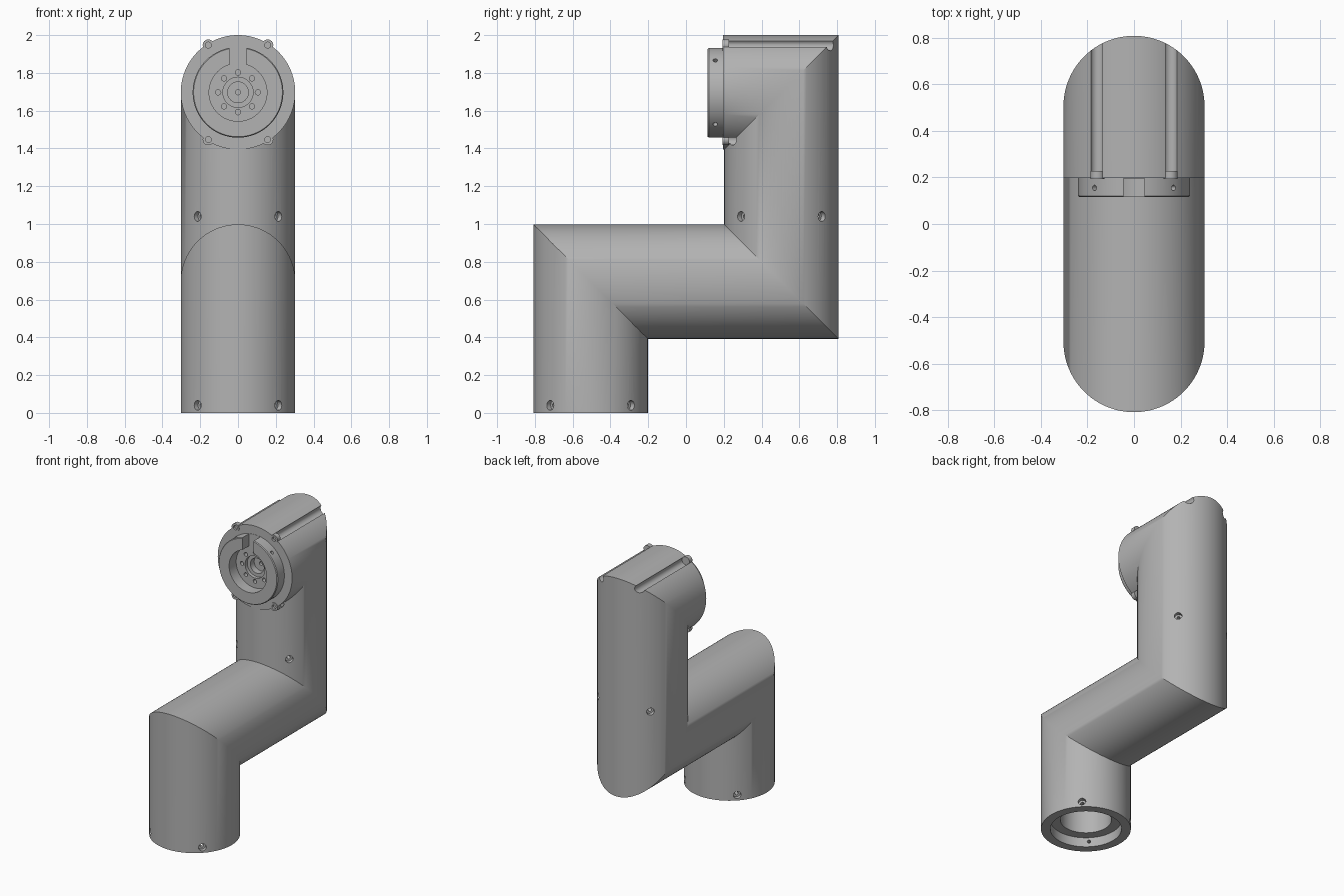
import bpy, bmesh
from math import cos, sin, pi
from mathutils import Vector

cube = bpy.data.objects.get("Cube")
if cube:
    bpy.data.objects.remove(cube)

R, Y, LOW, HIGH = 0.303, 0.505, 0.695, 1.697   # tube radius, axis offsets, bend heights
FACE = 0.197                                   # y of the flange face
OUT = Vector((0, -1, 0))
BACK = Vector((0, 1, 0))

metal = bpy.data.materials.new("grey_metal")
metal.use_nodes = True
grey = (0.45, 0.45, 0.45, 1)
metal.diffuse_color = grey
metal.node_tree.nodes["Principled BSDF"].inputs["Base Color"].default_value = grey


def skin(bm, rings):
    """Join rings of points into a closed solid."""
    loops = [[bm.verts.new(p) for p in ring] for ring in rings]
    n = len(loops[0])
    for a, b in zip(loops, loops[1:]):
        for i in range(n):
            j = (i + 1) % n
            bm.faces.new((a[i], a[j], b[j], b[i]))
    bm.faces.new(loops[0])
    bm.faces.new(loops[-1])


def lathe(bm, profile, origin, axis, n=24):
    """Turn (radius, distance) pairs about an axis."""
    turn = Vector((0, 0, 1)).rotation_difference(axis)
    skin(bm, [[Vector(origin) + turn @ Vector((r * cos(2 * pi * i / n), r * sin(2 * pi * i / n), t))
               for i in range(n)] for r, t in profile])


def bent_tube(bm, r, start, end, n=96):
    """Mitred tube: up, back, up, then forward."""
    around = [(r * cos(2 * pi * i / n), r * sin(2 * pi * i / n)) for i in range(n)]
    skin(bm, [[(x, s - Y, start) for x, s in around],
              [(x, s - Y, LOW - s) for x, s in around],
              [(x, s + Y, LOW - s) for x, s in around],
              [(x, s + Y, HIGH + s) for x, s in around],
              [(x, end, HIGH + s) for x, s in around]])


def finish(bm, name):
    bmesh.ops.recalc_face_normals(bm, faces=bm.faces)
    mesh = bpy.data.meshes.new(name)
    bm.to_mesh(mesh)
    bm.free()
    mesh.materials.append(metal)
    obj = bpy.data.objects.new(name, mesh)
    bpy.context.collection.objects.link(obj)
    return obj


def combine(target, tool, operation="DIFFERENCE"):
    mod = target.modifiers.new("combine", "BOOLEAN")
    mod.operation, mod.object, mod.solver = operation, tool, "EXACT"
    bpy.context.view_layer.objects.active = target
    bpy.ops.object.modifier_apply(modifier=mod.name)
    bpy.data.objects.remove(tool)


# Main mitred body
bm = bmesh.new()
bent_tube(bm, R, 0, FACE)
body = finish(bm, "arm_link")

# Hollow core and the socket in the base
bm = bmesh.new()
bent_tube(bm, 0.172, -0.1, 0.4)
combine(body, finish(bm, "core_cutter"))
bm = bmesh.new()
lathe(bm, [(0.24, -0.1), (0.24, 0.07)], (0, -Y, 0), Vector((0, 0, 1)), 96)
combine(body, finish(bm, "socket_cutter"))

# Screw channels behind the flange
lugs = [(x, HIGH + z) for x in (-0.157, 0.157) for z in (-0.25, 0.25)]
bm = bmesh.new()
for x, z in lugs:
    length = 0.7 if z > HIGH else 0.065
    lathe(bm, [(0.03, 0), (0.03, length)], (x, 0.217, z), BACK)
combine(body, finish(bm, "channel_cutter"))

# Round coupling boss and the four screw lugs
bm = bmesh.new()
lathe(bm, [(0.24, -0.02), (0.24, 0.076), (0.235, 0.082)], (0, FACE, HIGH), OUT, 96)
for x, z in lugs:
    lathe(bm, [(0.03, -0.03), (0.03, 0.004)], (x, FACE, z), OUT)
combine(body, finish(bm, "boss"), "UNION")

# Stepped cup in the boss
bm = bmesh.new()
lathe(bm, [(0.153, -0.12), (0.153, 0), (0.08, 0), (0.08, 0.025), (0.055, 0.025),
           (0.055, 0.07), (0.013, 0.07), (0.013, 0.09)], (0, FACE, HIGH), BACK, 64)
combine(body, finish(bm, "cup_cutter"))

# Key slot through the top of the boss wall
bm = bmesh.new()
bmesh.ops.create_cube(bm, size=1)
for v in bm.verts:
    v.co = (v.co.x * 0.09, 0.145 + v.co.y * 0.1, HIGH + 0.2 + v.co.z * 0.15)
combine(body, finish(bm, "slot_cutter"))

# Bolt circle, lug screws and radial screw holes
bm = bmesh.new()
for i in range(8):
    a = i * pi / 4
    lathe(bm, [(0.014, -0.01), (0.014, 0.04)],
          (0.105 * cos(a), FACE, HIGH + 0.105 * sin(a)), BACK, 16)
for x, z in lugs:
    lathe(bm, [(0.016, -0.02), (0.016, 0.012)], (x, FACE, z), BACK, 16)
for i in range(4):
    a = pi / 4 + i * pi / 2
    c, s = cos(a), sin(a)
    for y, z in ((-Y, 0.04), (Y, 1.04)):
        lathe(bm, [(0.026, -0.02), (0.026, 0.03), (0.012, 0.03), (0.012, 0.15)],
              (R * c, y + R * s, z), Vector((-c, -s, 0)))
    lathe(bm, [(0.012, -0.01), (0.012, 0.04)],
          (0.24 * c, 0.155, HIGH + 0.24 * s), Vector((-c, 0, -s)), 16)
combine(body, finish(bm, "screw_hole_cutter"))

# Smooth the round walls, keep the mitres crisp
bpy.ops.object.select_all(action="DESELECT")
body.select_set(True)
bpy.context.view_layer.objects.active = body
bpy.ops.object.shade_smooth_by_angle(angle=pi / 6)
